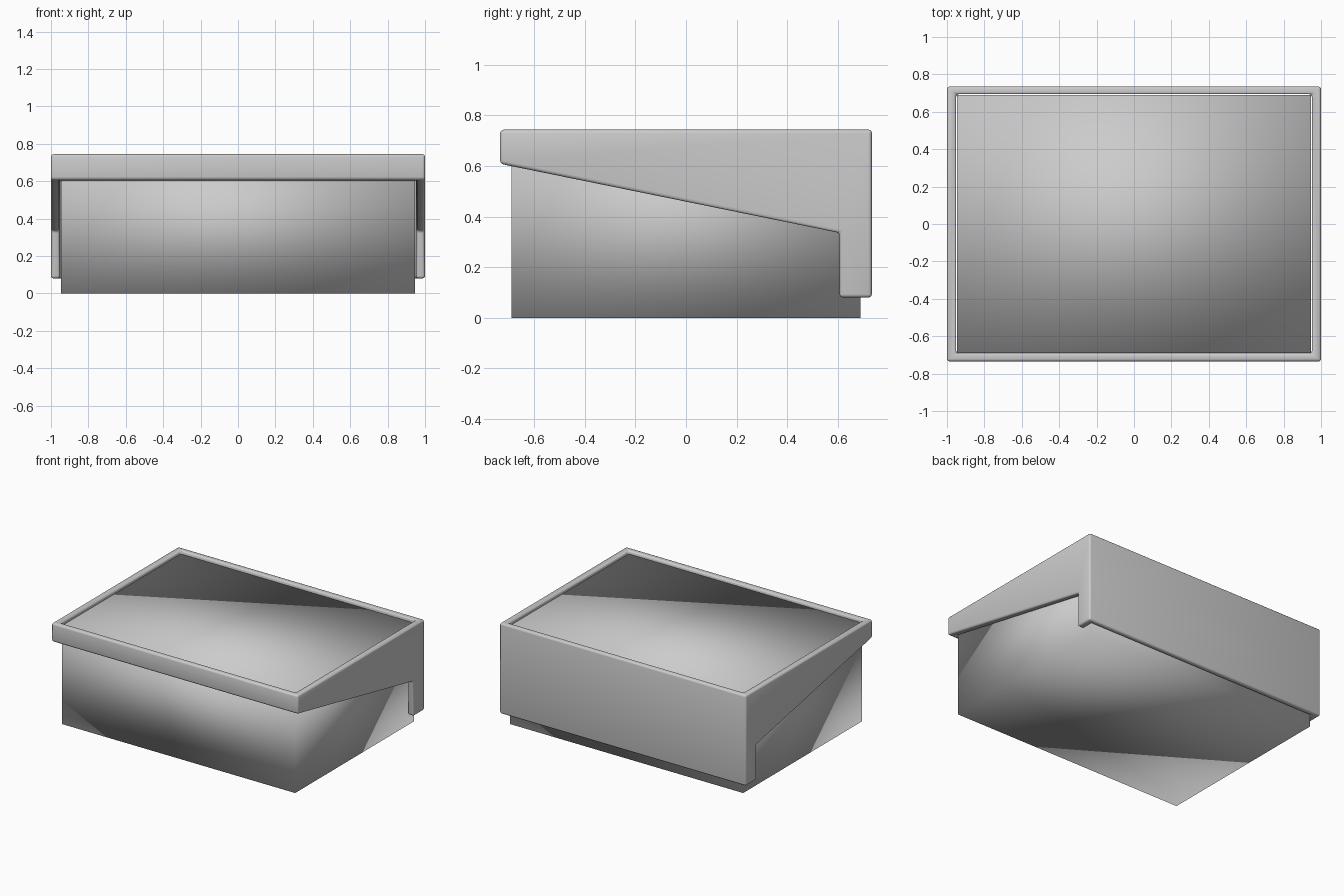
import bpy, bmesh, math
from mathutils import Vector

if "Cube" in bpy.data.objects:
    bpy.data.objects.remove(bpy.data.objects["Cube"])


def prism(name, profile, half_width):
    """Extrude a (y, z) profile across x, centred on x = 0."""
    bm = bmesh.new()
    face = bm.faces.new([bm.verts.new((-half_width, y, z)) for y, z in profile])
    out = bmesh.ops.extrude_face_region(bm, geom=[face])
    moved = [v for v in out["geom"] if isinstance(v, bmesh.types.BMVert)]
    bmesh.ops.translate(bm, verts=moved, vec=Vector((2 * half_width, 0, 0)))
    bmesh.ops.recalc_face_normals(bm, faces=bm.faces)
    mesh = bpy.data.meshes.new(name)
    bm.to_mesh(mesh)
    bm.free()
    obj = bpy.data.objects.new(name, mesh)
    bpy.context.collection.objects.link(obj)
    return obj


def rect(y0, y1, z0, z1):
    return [(y0, z0), (y1, z0), (y1, z1), (y0, z1)]


def apply_modifier(obj, mod):
    bpy.ops.object.select_all(action='DESELECT')
    bpy.context.view_layer.objects.active = obj
    obj.select_set(True)
    bpy.ops.object.modifier_apply(modifier=mod.name)


# Inner block: closed box with softly interpolated shading
body = prism("inner_body", rect(-0.69, 0.69, 0.0, 0.72), 0.947)
for p in body.data.polygons:
    p.use_smooth = True

# Outer sleeve: sloping side skirt, full-height back, open in the middle
sleeve = prism("outer_sleeve", [
    (-0.735, 0.744), (-0.735, 0.609), (0.607, 0.336),
    (0.607, 0.08), (0.735, 0.08), (0.735, 0.744)], 1.0)
cutter = prism("sleeve_cutter", rect(-0.692, 0.694, -0.5, 1.5), 0.951)
cut = sleeve.modifiers.new("opening", 'BOOLEAN')
cut.object = cutter
cut.operation = 'DIFFERENCE'
cut.solver = 'EXACT'
apply_modifier(sleeve, cut)
bpy.data.objects.remove(cutter)

# Rounded sleeve edges
bevel = sleeve.modifiers.new("round_edges", 'BEVEL')
bevel.width = 0.014
bevel.segments = 3
bevel.limit_method = 'ANGLE'
bevel.angle_limit = math.radians(30)
apply_modifier(sleeve, bevel)
bpy.ops.object.shade_smooth_by_angle(angle=math.radians(40))
